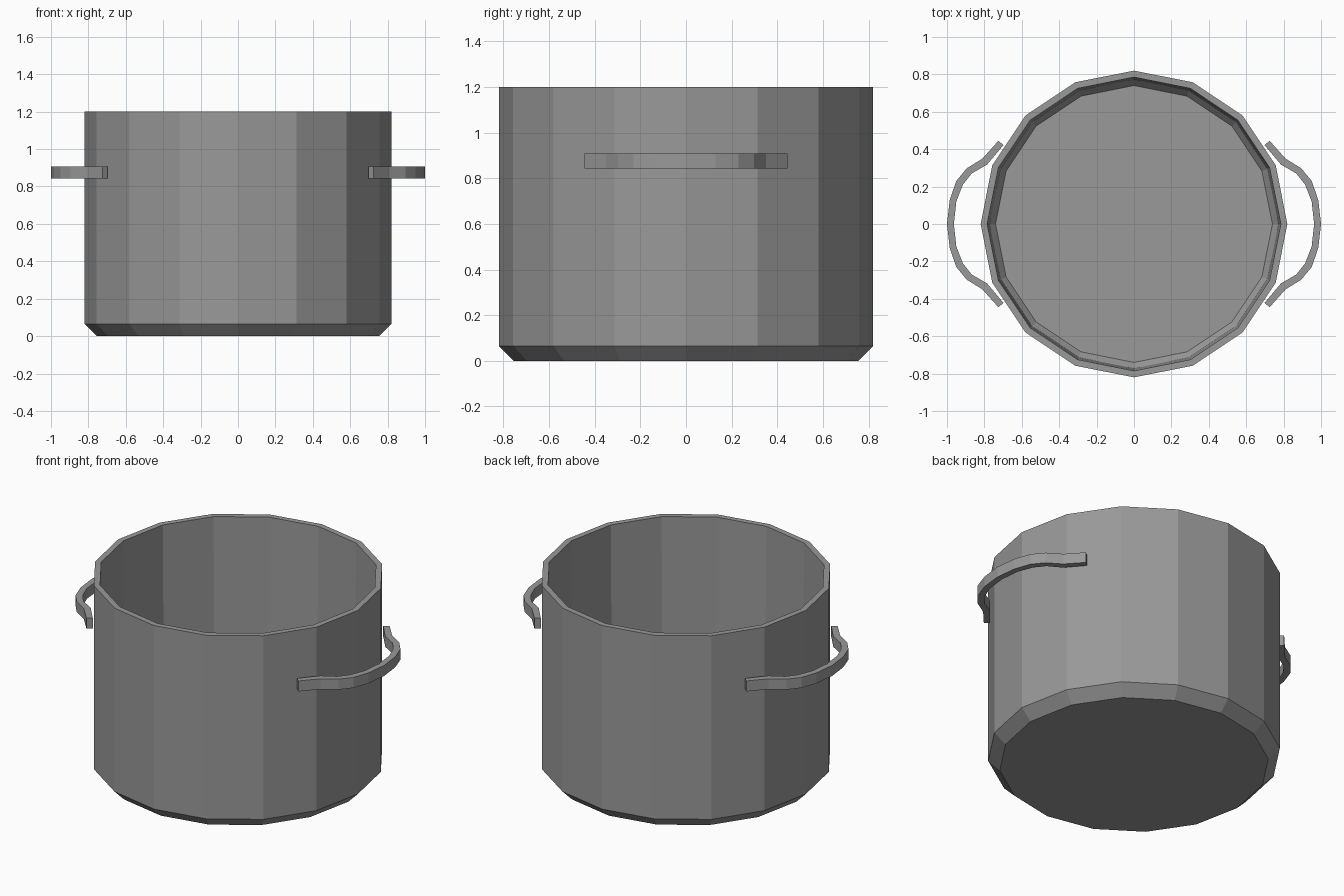
import bpy, bmesh
from math import cos, sin, tau

SIDES = 16

cube = bpy.data.objects.get("Cube")
if cube:
    bpy.data.objects.remove(cube, do_unlink=True)

steel = bpy.data.materials.new("grey_steel")
steel.use_nodes = True
steel.diffuse_color = (0.32, 0.32, 0.32, 1)
steel.node_tree.nodes["Principled BSDF"].inputs["Base Color"].default_value = steel.diffuse_color


def make_object(name, bm):
    bmesh.ops.recalc_face_normals(bm, faces=bm.faces)
    mesh = bpy.data.meshes.new(name)
    bm.to_mesh(mesh)
    bm.free()
    mesh.materials.append(steel)
    obj = bpy.data.objects.new(name, mesh)
    bpy.context.collection.objects.link(obj)
    return obj


def bridge(bm, a, b):
    n = len(a)
    for i in range(n):
        j = (i + 1) % n
        bm.faces.new((a[i], a[j], b[j], b[i]))


# Pot: chamfered base, outer wall, rim, inner wall and inner floor
profile = [(0.755, 0), (0.82, 0.065), (0.82, 1.2),
           (0.785, 1.2), (0.772, 0.08), (0.74, 0.04)]
bm = bmesh.new()
rings = [[bm.verts.new((r * cos(tau * i / SIDES), r * sin(tau * i / SIDES), z))
          for i in range(SIDES)] for r, z in profile]
for lower, upper in zip(rings, rings[1:]):
    bridge(bm, lower, upper)
bm.faces.new(rings[0])
bm.faces.new(rings[-1])
make_object("pot_body", bm)

# Handles: a flat strap bowed outwards, with flared ends beside the wall
outer = [(0.725, 0.445), (0.81, 0.35), (0.895, 0.297), (0.95, 0.23), (0.985, 0.13), (1.0, 0)]
inner = [(0.698, 0.422), (0.785, 0.318), (0.868, 0.27), (0.915, 0.21), (0.95, 0.12), (0.963, 0)]


def full(points):
    return points + [(x, -y) for x, y in reversed(points[:-1])]


for name, side in (("left_handle", 1), ("right_handle", -1)):
    bm = bmesh.new()
    sections = []
    for (xo, yo), (xi, yi) in zip(full(outer), full(inner)):
        corners = [(xo, yo, 0.843), (xo, yo, 0.908), (xi, yi, 0.908), (xi, yi, 0.843)]
        sections.append([bm.verts.new((side * x, y, z)) for x, y, z in corners])
    for a, b in zip(sections, sections[1:]):
        bridge(bm, a, b)
    bm.faces.new(sections[0])
    bm.faces.new(sections[-1])
    make_object(name, bm)
